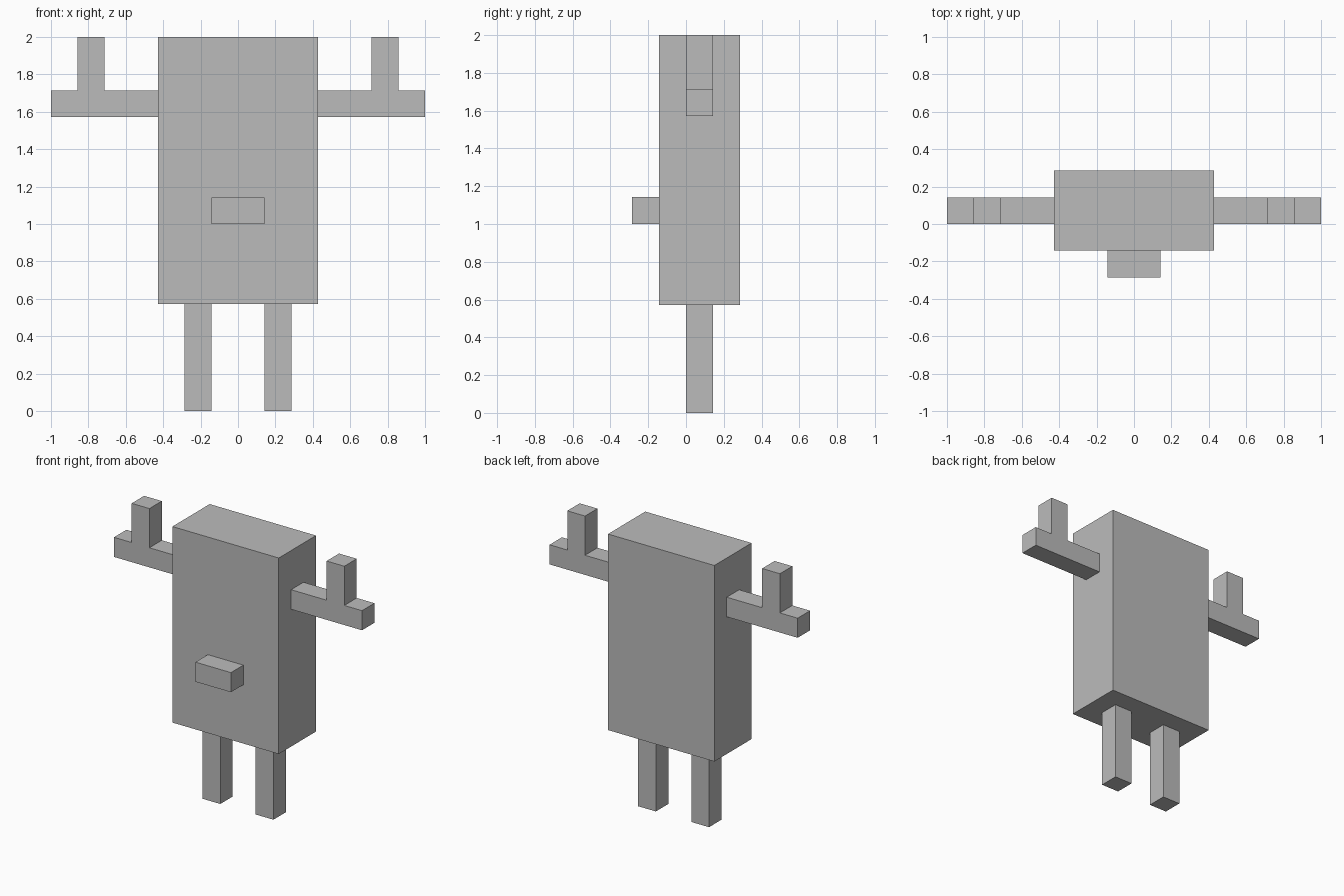
import bpy
import bmesh
from mathutils import Vector

cube = bpy.data.objects.get("Cube")
if cube:
    bpy.data.objects.remove(cube, do_unlink=True)

U = 1 / 7  # block unit: the figure is 14 units tall and wide

# Single flat colour
grey = bpy.data.materials.new("plain grey")
grey.use_nodes = True
colour = (0.5, 0.5, 0.5, 1)
grey.diffuse_color = colour
grey.node_tree.nodes["Principled BSDF"].inputs["Base Color"].default_value = colour


def block(name, low, high):
    """Box between two corners, given in block units."""
    low, high = Vector(low) * U, Vector(high) * U
    size, centre = high - low, (low + high) / 2
    bm = bmesh.new()
    bmesh.ops.create_cube(bm, size=1)
    bmesh.ops.scale(bm, vec=size, verts=bm.verts)
    mesh = bpy.data.meshes.new(name)
    bm.to_mesh(mesh)
    bm.free()
    mesh.materials.append(grey)
    obj = bpy.data.objects.new(name, mesh)
    obj.location = centre
    bpy.context.collection.objects.link(obj)
    return obj


def block_pair(name, low, high):
    """Left block (+x) and its mirrored right partner."""
    block("left_" + name, low, high)
    block("right_" + name, (-high[0], low[1], low[2]), (-low[0], high[1], high[2]))


# Body and nose
block("body", (-3, -1, 4), (3, 2, 14))
block("nose", (-1, -2, 7), (1, -1, 8))

# Limbs
block_pair("leg", (1, 0, 0), (2, 1, 4))
block_pair("arm", (3, 0, 11), (7, 1, 12))
block_pair("raised_hand", (5, 0, 12), (6, 1, 14))
